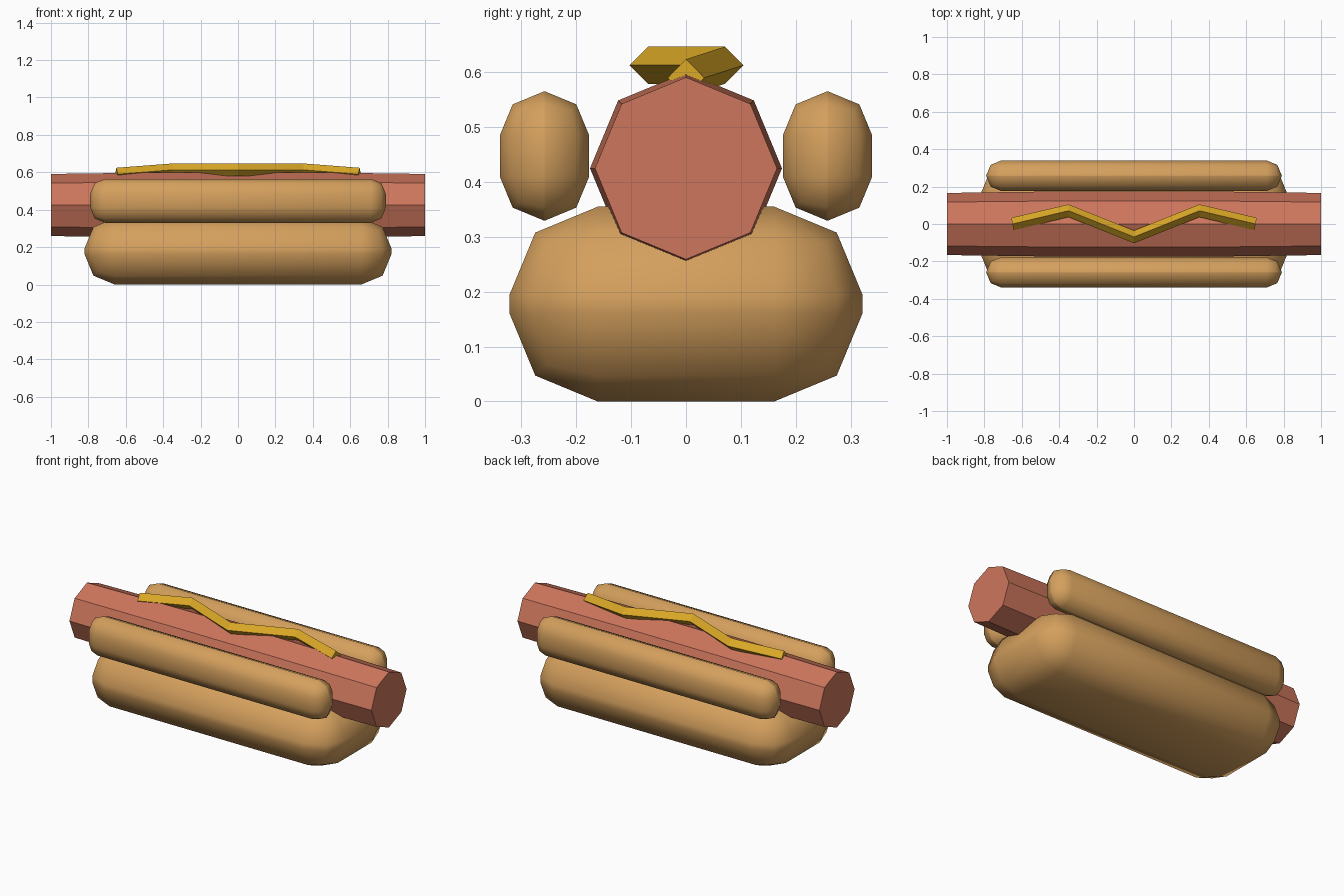
import bpy, bmesh, math
from mathutils import Vector, Matrix

cube = bpy.data.objects.get("Cube")
if cube:
    bpy.data.objects.remove(cube, do_unlink=True)


def material(name, rgb):
    m = bpy.data.materials.new(name)
    m.use_nodes = True
    m.diffuse_color = (*rgb, 1)
    m.node_tree.nodes["Principled BSDF"].inputs["Base Color"].default_value = (*rgb, 1)
    return m


bread = material("toasted bread", (0.66, 0.35, 0.11))
meat = material("sausage red", (0.61, 0.18, 0.107))
yellow = material("mustard yellow", (0.70, 0.39, 0.02))


def finish(name, bm, mat, smooth=False):
    bmesh.ops.recalc_face_normals(bm, faces=bm.faces)
    for f in bm.faces:
        f.smooth = smooth
    me = bpy.data.meshes.new(name)
    bm.to_mesh(me)
    bm.free()
    me.materials.append(mat)
    ob = bpy.data.objects.new(name, me)
    bpy.context.collection.objects.link(ob)
    return ob


def loaf(name, size, centre, radius):
    """Box with all edges rounded in two steps."""
    bm = bmesh.new()
    bmesh.ops.create_cube(bm, size=1)
    bmesh.ops.scale(bm, vec=size, verts=bm.verts)
    bmesh.ops.bevel(bm, geom=bm.edges[:], offset=radius, segments=2,
                    profile=0.5, affect='EDGES')
    bmesh.ops.translate(bm, vec=centre, verts=bm.verts)
    return finish(name, bm, bread, smooth=True)


def sweep(name, sides, stations, mat):
    """Loft a regular polygon along x; station = (centre, radius, yaw)."""
    bm = bmesh.new()
    rings = []
    for centre, radius, yaw in stations:
        turn = Matrix.Rotation(yaw, 3, 'Z')
        ring = []
        for i in range(sides):
            a = math.pi / 2 + math.tau * i / sides
            p = turn @ Vector((0, radius * math.cos(a), radius * math.sin(a)))
            ring.append(bm.verts.new(p + Vector(centre)))
        rings.append(ring)
    for a, b in zip(rings, rings[1:]):
        for i in range(sides):
            j = (i + 1) % sides
            bm.faces.new((a[i], a[j], b[j], b[i]))
    bm.faces.new(rings[0])
    bm.faces.new(rings[-1])
    return finish(name, bm, mat)


# Bread: wide base and a slim roll on each side
loaf("bottom_bun", (1.64, 0.644, 0.355), (0, 0, 0.1775), 0.161)
for name, side in (("front_bun", -1), ("back_bun", 1)):
    loaf(name, (1.58, 0.163, 0.235), (0, side * 0.258, 0.4475), 0.08)

# Sausage, slightly fuller in the middle
sweep("sausage", 8, [((x, 0, 0.425), r, 0) for x, r in
                     ((-1, 0.166), (-0.35, 0.175), (0.35, 0.175), (1, 0.166))], meat)

# Mustard zigzag
sweep("mustard", 4, [((-0.65, 0, 0.59), 0.034, 0.2),
                     ((-0.35, 0.071, 0.613), 0.034, 0),
                     ((0, -0.069, 0.613), 0.034, 0),
                     ((0.35, 0.071, 0.613), 0.034, 0),
                     ((0.65, 0, 0.59), 0.034, -0.2)], yellow)
